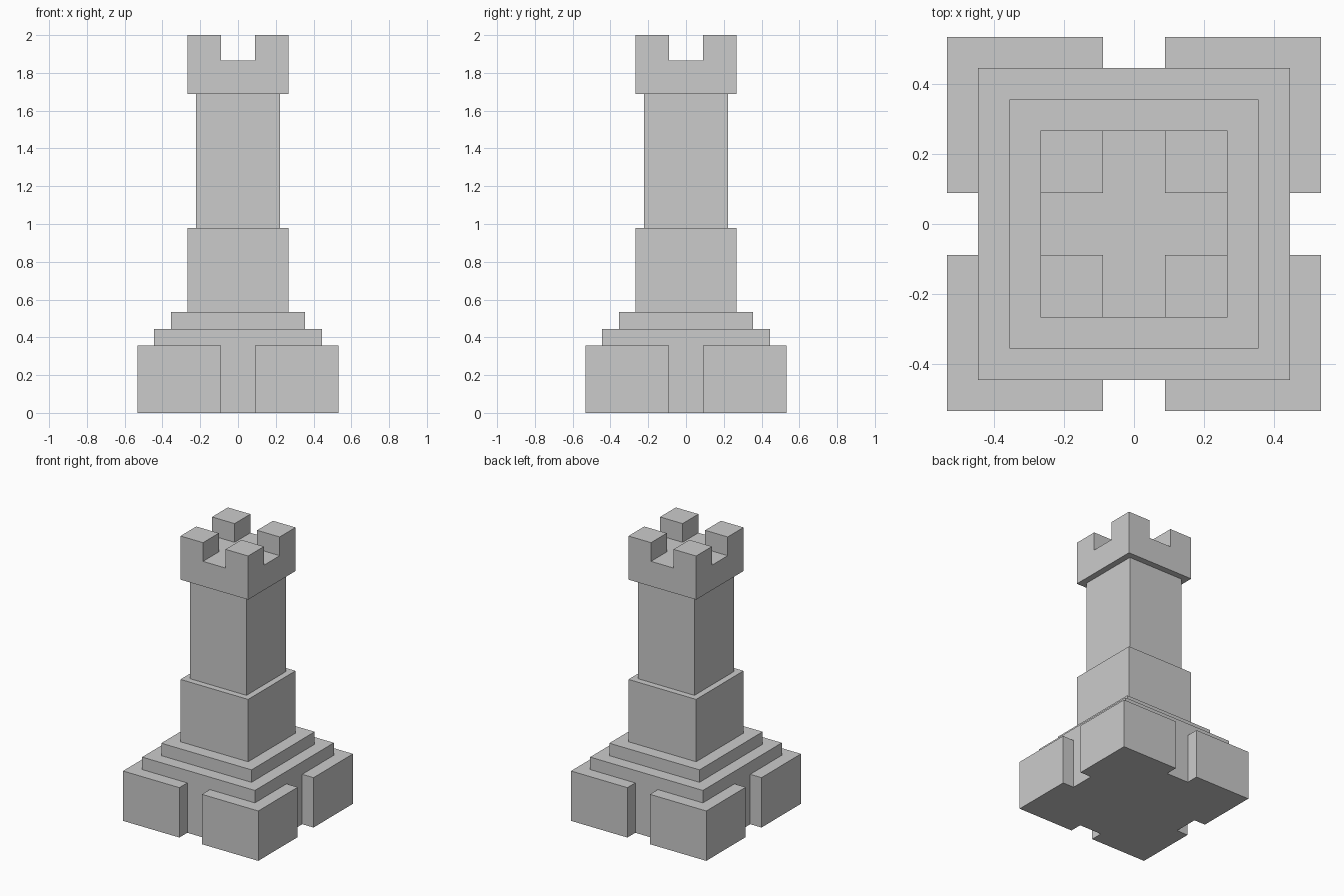
import bpy
import bmesh

U = 2 / 22.5  # building module: the tower is 22.5 modules tall

cube = bpy.data.objects.get("Cube")
if cube:
    bpy.data.objects.remove(cube, do_unlink=True)

stone = bpy.data.materials.new("grey_stone")
stone.use_nodes = True
colour = (0.6, 0.6, 0.6, 1)
stone.diffuse_color = colour
stone.node_tree.nodes["Principled BSDF"].inputs["Base Color"].default_value = colour


def finish(bm, name):
    """Clean the mesh, scale it from modules to units and link it."""
    bmesh.ops.recalc_face_normals(bm, faces=bm.faces[:])
    bmesh.ops.scale(bm, vec=(U, U, U), verts=bm.verts[:])
    mesh = bpy.data.meshes.new(name)
    bm.to_mesh(mesh)
    bm.free()
    mesh.materials.append(stone)
    obj = bpy.data.objects.new(name, mesh)
    bpy.context.collection.objects.link(obj)
    return obj


def raise_faces(bm, faces, height):
    """Extrude faces upward and return the raised ones."""
    new = bmesh.ops.extrude_face_region(bm, geom=faces)["geom"]
    verts = [g for g in new if isinstance(g, bmesh.types.BMVert)]
    bmesh.ops.translate(bm, vec=(0, 0, height), verts=verts)
    return [g for g in new if isinstance(g, bmesh.types.BMFace)]


def prism(name, outline, bottom, top):
    bm = bmesh.new()
    face = bm.faces.new([bm.verts.new((x, y, bottom)) for x, y in outline])
    raise_faces(bm, [face], top - bottom)
    return finish(bm, name)


def block(name, half, bottom, top):
    square = [(-half, -half), (half, -half), (half, half), (-half, half)]
    return prism(name, square, bottom, top)


# Square tiers, stacked from the ground up
block("base_core", 5, 0, 5)
block("upper_step", 4, 5, 6)
block("lower_shaft", 3, 6, 11)
block("upper_shaft", 2.5, 11, 19)

# L-shaped buttresses wrapped round the corners of the base
corner = [(1, 5), (5, 5), (5, 1), (6, 1), (6, 6), (1, 6)]
for side, sx in (("left", 1), ("right", -1)):
    for end, sy in (("back", 1), ("front", -1)):
        prism(f"{end}_{side}_buttress", [(x * sx, y * sy) for x, y in corner], 0, 4)

# Battlement: a slab with a merlon raised at each corner
bm = bmesh.new()
lines = (-3, -1, 1, 3)
grid = [[bm.verts.new((x, y, 19)) for x in lines] for y in lines]
cells = [bm.faces.new((grid[j][i], grid[j][i + 1], grid[j + 1][i + 1], grid[j + 1][i]))
         for j in range(3) for i in range(3)]
tops = raise_faces(bm, cells, 2)
for face in tops:
    c = face.calc_center_median()
    if abs(c.x) > 1 and abs(c.y) > 1:
        raise_faces(bm, [face], 1.5)
bmesh.ops.dissolve_limit(bm, angle_limit=0.01, verts=bm.verts[:], edges=bm.edges[:])
finish(bm, "battlement")
